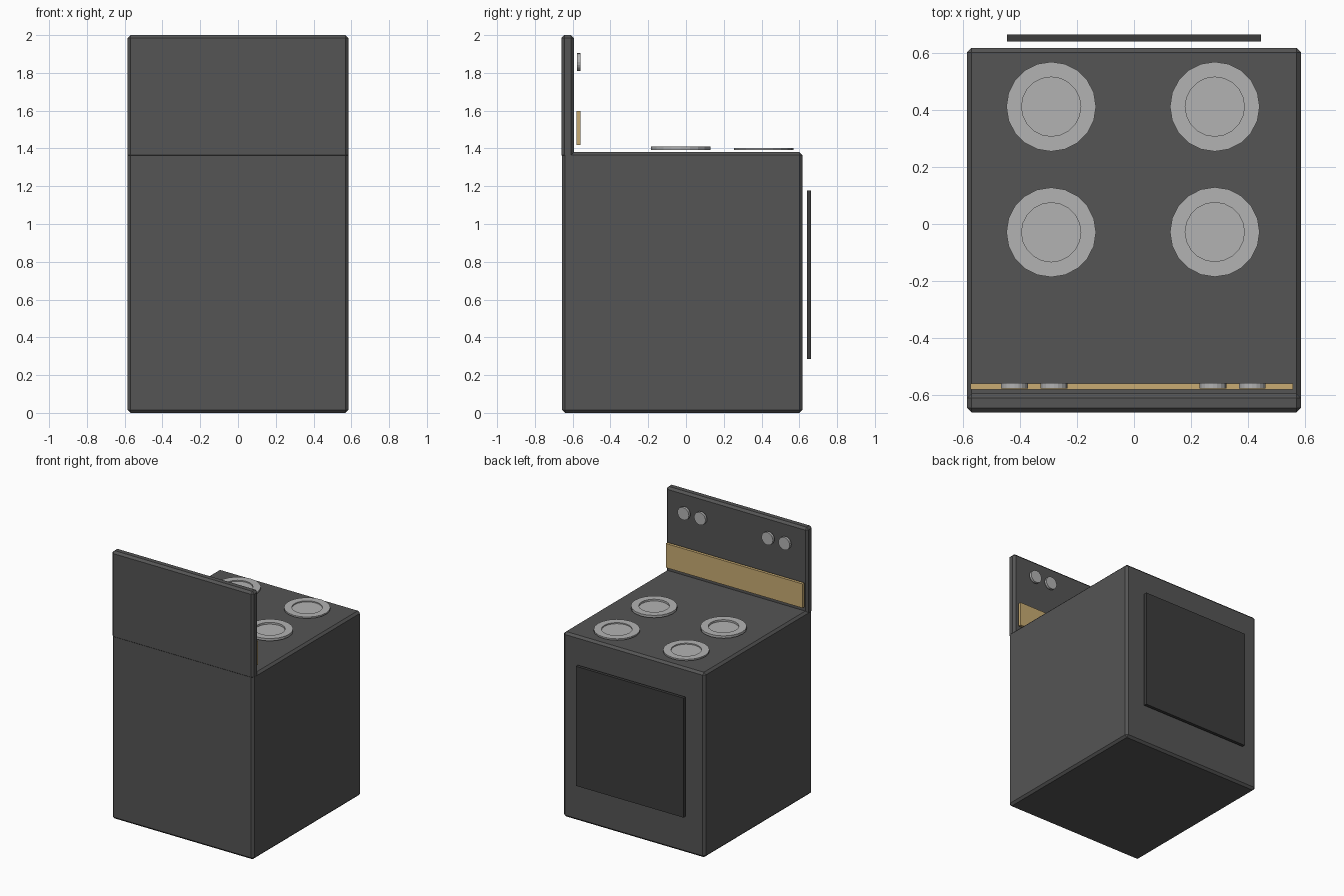
import bpy, bmesh, math
from mathutils import Matrix

if "Cube" in bpy.data.objects:
    bpy.data.objects.remove(bpy.data.objects["Cube"])


def material(name, rgb):
    m = bpy.data.materials.new(name)
    m.diffuse_color = (*rgb, 1)
    m.use_nodes = True
    m.node_tree.nodes["Principled BSDF"].inputs["Base Color"].default_value = m.diffuse_color
    return m


DARK = material("dark_enamel", (0.09, 0.09, 0.09))
BLACK = material("door_glass", (0.045, 0.045, 0.045))
METAL = material("metal", (0.45, 0.45, 0.45))
GOLD = material("gold_trim", (0.58, 0.41, 0.17))


def finish(name, bm, mat):
    bmesh.ops.recalc_face_normals(bm, faces=bm.faces)
    me = bpy.data.meshes.new(name)
    bm.to_mesh(me)
    bm.free()
    me.materials.append(mat)
    ob = bpy.data.objects.new(name, me)
    bpy.context.collection.objects.link(ob)
    return ob


def box(name, x, y, z, mat, bevel=0):
    bm = bmesh.new()
    size = [b - a for a, b in (x, y, z)]
    mid = [(a + b) / 2 for a, b in (x, y, z)]
    bmesh.ops.create_cube(bm, size=1, matrix=Matrix.Translation(mid) @ Matrix.Diagonal((*size, 1)))
    if bevel:
        bmesh.ops.bevel(bm, geom=bm.edges[:], offset=bevel, segments=1, affect='EDGES')
    return finish(name, bm, mat)


def disc(name, centre, radius, depth, mat, sides=20, rot=Matrix(), inner=0, recess=0):
    bm = bmesh.new()
    bmesh.ops.create_cone(bm, cap_ends=True, segments=sides, radius1=radius, radius2=radius, depth=depth)
    if inner:
        # sunken centre of the hot plate
        top = max(bm.faces, key=lambda f: f.calc_center_median().z)
        bmesh.ops.inset_region(bm, faces=[top], thickness=(radius - inner) * math.cos(math.pi / sides))
        floor = bmesh.ops.extrude_discrete_faces(bm, faces=[top])["faces"][0]
        bmesh.ops.translate(bm, verts=floor.verts, vec=(0, 0, -recess))
    bm.transform(Matrix.Translation(centre) @ rot)
    return finish(name, bm, mat)


# Oven body and upright control panel
box("oven_body", (-0.585, 0.585), (-0.657, 0.617), (0, 1.38), DARK, 0.016)
box("control_panel", (-0.585, 0.585), (-0.66, -0.594), (1.35, 2.0), DARK, 0.016)

# Door plate and gold trim strip, both standing slightly clear of the body
box("oven_door", (-0.445, 0.445), (0.64, 0.663), (0.285, 1.177), BLACK)
box("trim_strip", (-0.572, 0.557), (-0.58, -0.558), (1.417, 1.597), GOLD)

# Four hot plates; the inner pair is slightly thicker
for i, (x, y, z0, z1) in enumerate([(-0.29, 0.411, 1.391, 1.402), (0.283, 0.411, 1.391, 1.402),
                                    (-0.29, -0.029, 1.391, 1.409), (0.283, -0.028, 1.391, 1.409)]):
    depth = z1 - z0
    disc(f"hot_plate_{i + 1}", (x, y, (z0 + z1) / 2), 0.157, depth, METAL, inner=0.103, recess=depth * 0.75)

# Control knobs
for i, x in enumerate((-0.419, -0.28, 0.277, 0.414)):
    disc(f"knob_{i + 1}", (x, -0.567, 1.857), 0.047, 0.019, METAL, rot=Matrix.Rotation(math.pi / 2, 4, 'X'))
